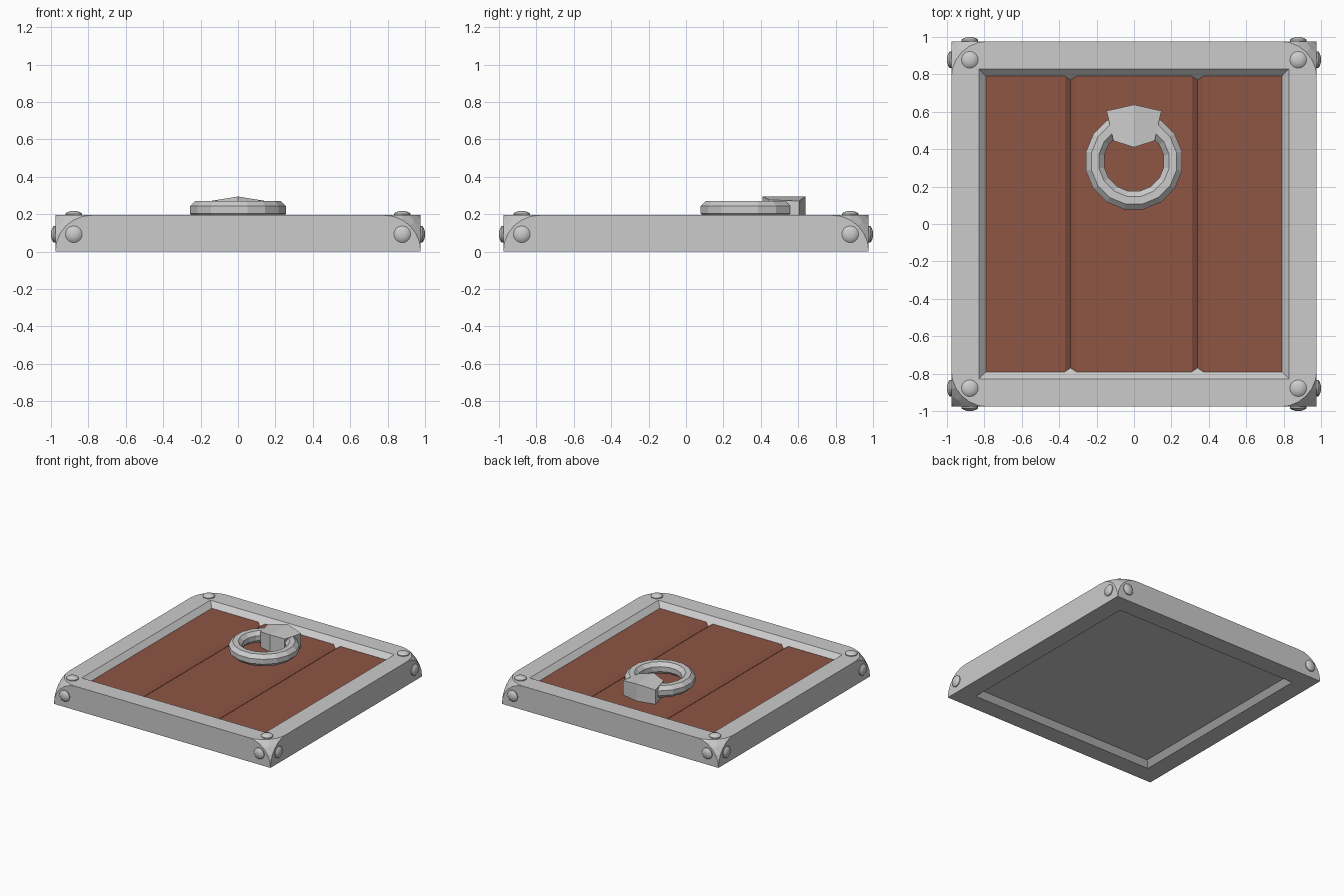
import bpy, bmesh
from math import sin, cos, pi
from mathutils import Vector, Matrix

if "Cube" in bpy.data.objects:
    bpy.data.objects.remove(bpy.data.objects["Cube"])

H = 0.195          # frame height
E = 0.977          # frame half width
C = E - H          # centre of each rounded corner


def make(name, bm, mat=None):
    bmesh.ops.recalc_face_normals(bm, faces=bm.faces)
    me = bpy.data.meshes.new(name)
    bm.to_mesh(me)
    bm.free()
    ob = bpy.data.objects.new(name, me)
    bpy.context.collection.objects.link(ob)
    if mat:
        me.materials.append(mat)
    return ob


def prism(bottom, top):
    """Closed solid between two matching rings of points."""
    bm = bmesh.new()
    a = [bm.verts.new(p) for p in bottom]
    b = [bm.verts.new(p) for p in top]
    bm.faces.new(a[::-1])
    bm.faces.new(b)
    n = len(a)
    for i in range(n):
        j = (i + 1) % n
        bm.faces.new((a[i], a[j], b[j], b[i]))
    return bm


def square(s, z):
    return [(-s, -s, z), (s, -s, z), (s, s, z), (-s, s, z)]


wood = bpy.data.materials.new("wood")
wood.diffuse_color = (0.27, 0.092, 0.058, 1)
wood.use_nodes = True
wood.node_tree.nodes["Principled BSDF"].inputs["Base Color"].default_value = wood.diffuse_color

# Frame body: box whose upper corners are trimmed by a sphere
bm = bmesh.new()
N = 6
R = H * 2 ** 0.5
pts = set()
for i in range(N + 1):
    a = i / N * pi / 2
    u, v = H * cos(a), H * sin(a)
    pts |= {(round(x, 5), round(y, 5), round(z, 5))
            for x, y, z in ((u, v, H), (u, H, v), (H, u, v))}
for i in range(1, 6):                       # points inside the trimmed patch
    for j in range(1, 6 - i):
        d = Vector((i, j, 6 - i - j)) / 6 * 0.8 + Vector((1, 1, 1)) * 0.12
        d = d.normalized() * R
        if max(d) < H:
            pts.add(tuple(d))
for sx in (-1, 1):
    for sy in (-1, 1):
        for x, y, z in pts:
            bm.verts.new((sx * (C + x), sy * (C + y), z))
        bm.verts.new((sx * E, sy * E, 0))
bmesh.ops.remove_doubles(bm, verts=bm.verts, dist=0.0005)
res = bmesh.ops.convex_hull(bm, input=bm.verts)
loose = [v for v in bm.verts if not v.link_faces]
bmesh.ops.delete(bm, geom=loose, context='VERTS')
bmesh.ops.dissolve_limit(bm, angle_limit=0.01, verts=bm.verts, edges=bm.edges)
frame = make("frame", bm)

# Sloping recesses above and below
recesses = (("upper_recess", prism(square(0.765, 0.13), square(0.855, 0.22))),
            ("lower_recess", prism(square(0.855, -0.025), square(0.79, 0.04))))
for name, cut in recesses:
    cutter = make(name, cut)
    cutter.hide_render = True
    mod = frame.modifiers.new(name, 'BOOLEAN')
    mod.operation = 'DIFFERENCE'
    mod.solver = 'EXACT'
    mod.object = cutter
    bpy.context.view_layer.objects.active = frame
    bpy.ops.object.modifier_apply(modifier=name)
    bpy.data.objects.remove(cutter)

# Planks: one profile with two V grooves
P, G = 0.155, 0.135
prof = [(-0.79, 0.12), (0.79, 0.12), (0.79, P)]
for c in (0.34, -0.34):
    prof += [(c + 0.03, P), (c, G), (c - 0.03, P)]
prof.append((-0.79, P))
make("planks", prism([(x, -0.79, z) for x, z in prof],
                     [(x, 0.79, z) for x, z in prof]), wood)


# Domed rivets on the top and both sides of each corner
def rivet(name, pos, normal):
    bm = bmesh.new()
    rings = []
    for r, h in ((0.045, -0.01), (0.045, 0.007), (0.033, 0.017), (0.015, 0.022)):
        rings.append([bm.verts.new((r * cos(k * pi / 8), r * sin(k * pi / 8), h))
                      for k in range(16)])
    for a, b in zip(rings, rings[1:]):
        for k in range(16):
            j = (k + 1) % 16
            bm.faces.new((a[k], a[j], b[j], b[k]))
    bm.faces.new(rings[0][::-1])
    bm.faces.new(rings[-1])
    rot = Vector((0, 0, 1)).rotation_difference(Vector(normal)).to_matrix().to_4x4()
    bm.transform(Matrix.Translation(pos) @ rot)
    ob = make(name, bm)
    bpy.ops.object.select_all(action='DESELECT')
    ob.select_set(True)
    bpy.context.view_layer.objects.active = ob
    bpy.ops.object.shade_smooth_by_angle(angle=0.8)


D = 0.878
for sx in (-1, 1):
    for sy in (-1, 1):
        rivet("top_rivet", (sx * D, sy * D, H), (0, 0, 1))
        rivet("side_rivet", (sx * E, sy * D, 0.093), (sx, 0, 0))
        rivet("end_rivet", (sx * D, sy * E, 0.093), (0, sy, 0))

# Pull ring: octagonal section, flat faceted
bm = bmesh.new()
M = 16
loops = []
for i in range(M):
    a = 2 * pi * i / M + pi / M
    loop = []
    for k in range(8):
        b = 2 * pi * k / 8 + pi / 8
        r = 0.212 + 0.054 * cos(b)
        loop.append(bm.verts.new((r * cos(a), 0.335 + r * sin(a), 0.224 + 0.052 * sin(b))))
    loops.append(loop)
for i in range(M):
    a, b = loops[i], loops[(i + 1) % M]
    for k in range(8):
        j = (k + 1) % 8
        bm.faces.new((a[k], b[k], b[j], a[j]))
make("pull_ring", bm)

# Ridged block holding the ring
plan = [(0, 0.41, 0.295), (0.11, 0.445, 0.277), (0.147, 0.605, 0.271),
        (0, 0.638, 0.295), (-0.147, 0.605, 0.271), (-0.11, 0.445, 0.277)]
bm = prism([(x, y, 0.14) for x, y, z in plan], plan)
top = [f for f in bm.faces if all(v.co.z > 0.2 for v in f.verts)]
ridge = [v for v in top[0].verts if abs(v.co.x) < 0.01]
bmesh.ops.connect_verts(bm, verts=ridge)
make("ring_block", bm)
